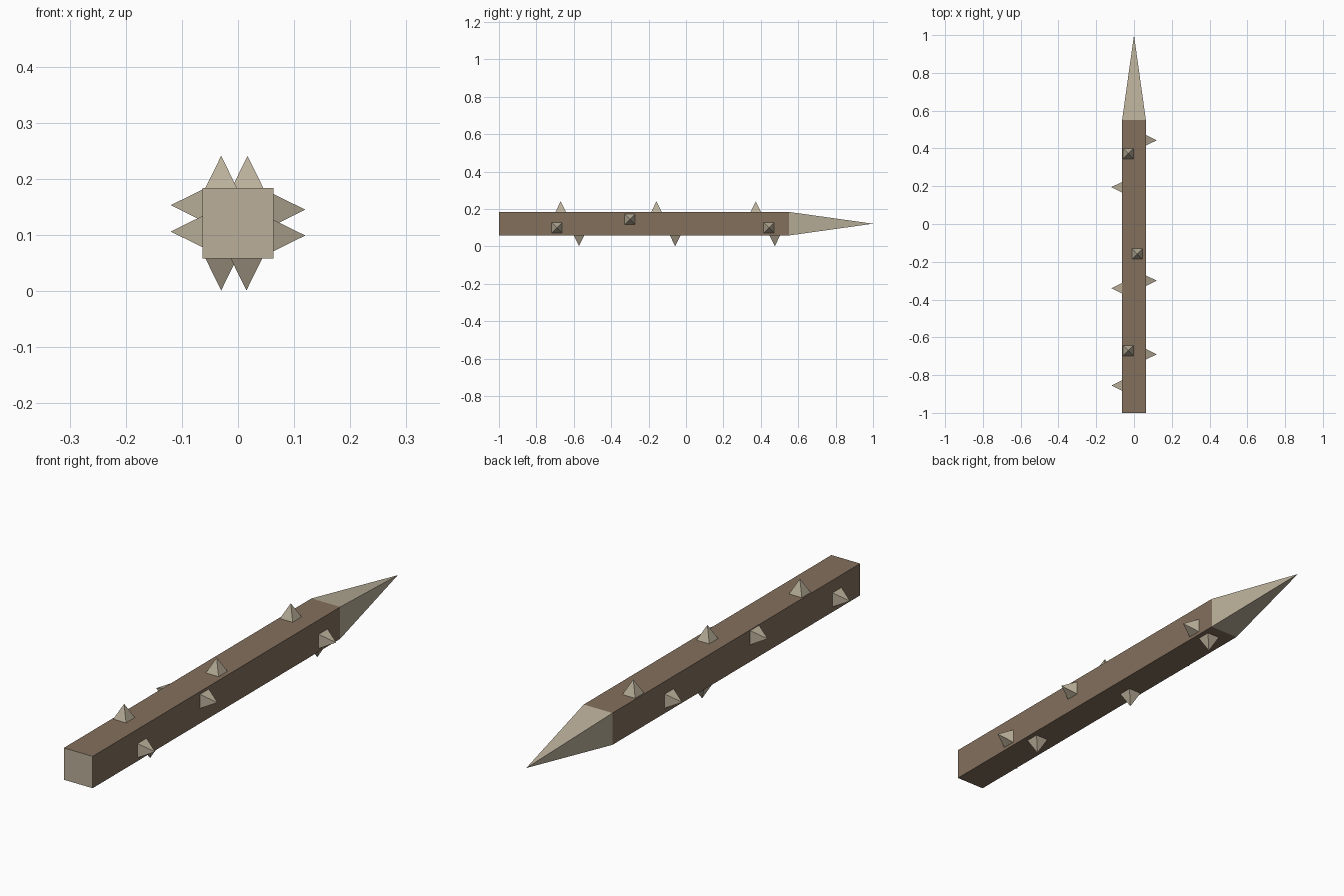
import bpy
import bmesh
from mathutils import Vector, Matrix

cube = bpy.data.objects.get("Cube")
if cube:
    bpy.data.objects.remove(cube, do_unlink=True)

HALF = 0.063          # half width of the shaft
MID_Z = 0.121         # height of the shaft axis
SHOULDER = 0.55       # where the point begins


def make_material(name, color):
    mat = bpy.data.materials.new(name)
    mat.use_nodes = True
    mat.diffuse_color = color
    mat.node_tree.nodes["Principled BSDF"].inputs["Base Color"].default_value = color
    return mat


bark = make_material("brown_bark", (0.23, 0.16, 0.108, 1))
wood = make_material("pale_wood", (0.49, 0.43, 0.32, 1))


def add_object(name, bm, materials):
    bmesh.ops.recalc_face_normals(bm, faces=bm.faces)
    mesh = bpy.data.meshes.new(name)
    bm.to_mesh(mesh)
    bm.free()
    for mat in materials:
        mesh.materials.append(mat)
    obj = bpy.data.objects.new(name, mesh)
    bpy.context.collection.objects.link(obj)
    return obj


def pyramid(name, base, direction, half, height):
    """Square pyramid with its base centre and pointing direction given."""
    bm = bmesh.new()
    corners = [bm.verts.new((sx * half, sy * half, 0))
               for sx, sy in ((-1, -1), (1, -1), (1, 1), (-1, 1))]
    apex = bm.verts.new((0, 0, height))
    bm.faces.new(corners)
    for i in range(4):
        bm.faces.new((corners[i], corners[(i + 1) % 4], apex))
    turn = Vector((0, 0, 1)).rotation_difference(Vector(direction)).to_matrix().to_4x4()
    bm.transform(Matrix.Translation(base) @ turn)
    return add_object(name, bm, [wood])


# Square shaft: bark on the sides, bare wood on the cut ends
bm = bmesh.new()
bmesh.ops.create_cube(bm, size=1)
bm.transform(Matrix.Translation((0, (SHOULDER - 1) / 2, MID_Z))
             @ Matrix.Diagonal((2 * HALF, SHOULDER + 1, 2 * HALF, 1)))
bm.normal_update()
for face in bm.faces:
    face.material_index = 1 if abs(face.normal.y) > 0.5 else 0
add_object("shaft", bm, [bark, wood])

# Sharpened point
pyramid("point", (0, SHOULDER, MID_Z), (0, 1, 0), HALF, 1 - SHOULDER)

# Thorns on each side: outward direction, then (y, sideways offset)
thorns = {
    "top": ((0, 0, 1), [(-0.67, -0.03), (-0.158, 0.017), (0.373, -0.03)]),
    "bottom": ((0, 0, -1), [(-0.572, 0.015), (-0.058, -0.03), (0.475, 0.015)]),
    "left": ((1, 0, 0), [(-0.69, -0.022), (-0.3, 0.024), (0.443, -0.022)]),
    "right": ((-1, 0, 0), [(-0.855, -0.015), (-0.34, 0.032), (0.195, -0.015)]),
}
for side, (out, spots) in thorns.items():
    for i, (y, shift) in enumerate(spots, 1):
        across = Vector((abs(out[2]), 0, abs(out[0]))) * shift
        base = Vector((0, y, MID_Z)) + Vector(out) * HALF + across
        pyramid(f"{side}_thorn_{i}", base, out, 0.028, 0.057)
